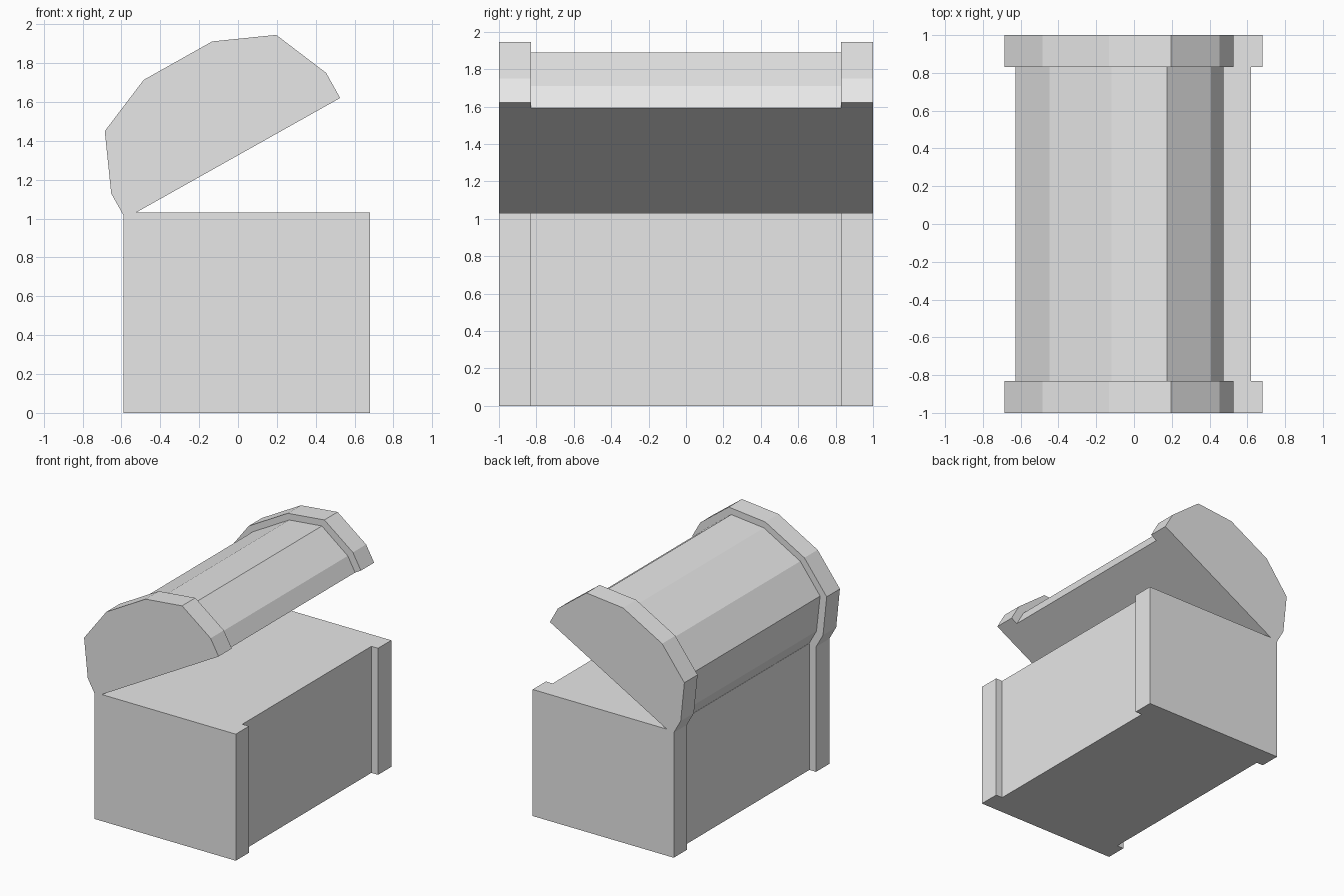
import bpy
import bmesh
import math
from mathutils import Matrix, Vector

cube = bpy.data.objects.get("Cube")
if cube:
    bpy.data.objects.remove(cube, do_unlink=True)

gray = bpy.data.materials.new("plain gray")
gray.use_nodes = True
COLOR = (0.8, 0.8, 0.8, 1)
gray.diffuse_color = COLOR
gray.node_tree.nodes["Principled BSDF"].inputs["Base Color"].default_value = COLOR

LENGTH, BAND = 1.0, 0.83          # half length and inner edge of the end bands
BACK, FRONT, HEIGHT = -0.59, 0.68, 1.03
INSET = 0.06


def extrude(name, profile, sections):
    """Sweep x-z outlines along y; sections hold (y, outline index)."""
    bm = bmesh.new()
    rings = [[bm.verts.new((p.x, y, p.y)) for p in profile[k]] for y, k in sections]
    for a, b in zip(rings, rings[1:]):
        for i in range(len(a)):
            j = (i + 1) % len(a)
            bm.faces.new((a[i], a[j], b[j], b[i]))
    bm.faces.new(rings[0])
    bm.faces.new(rings[-1])
    # Merge flat neighbours and matching points
    bmesh.ops.remove_doubles(bm, verts=bm.verts, dist=0.0001)
    bmesh.ops.dissolve_degenerate(bm, dist=0.0001, edges=bm.edges)
    bmesh.ops.recalc_face_normals(bm, faces=bm.faces)
    mesh = bpy.data.meshes.new(name)
    bm.to_mesh(mesh)
    bm.free()
    mesh.materials.append(gray)
    obj = bpy.data.objects.new(name, mesh)
    bpy.context.collection.objects.link(obj)
    return obj


def box_outline(inset):
    x0, x1 = BACK + inset, FRONT - inset
    return [Vector(p) for p in ((x0, 0), (x1, 0), (x1, HEIGHT), (x0, HEIGHT))]


def lid_outline(half):
    """Mirror half an arch, then tilt it open about the hinge."""
    arch = half + [(-w, h) for w, h in reversed(half)]
    tilt = Matrix.Rotation(math.radians(29.3), 2)
    return [Vector((-0.58, 1.0)) + tilt @ Vector((w + 0.634, h)) for w, h in arch]


# Wide bands at both ends, narrower body between
steps = [(-LENGTH, 0), (-BAND, 0), (-BAND, 1), (BAND, 1), (BAND, 0), (LENGTH, 0)]

# Chest body
extrude("chest_body", [box_outline(0), box_outline(INSET)], steps)

# Open arched lid
outer = [(0.634, 0), (0.634, 0.148), (0.506, 0.444), (0.202, 0.576)]
inner = [(0.574, 0), (0.574, 0.135), (0.459, 0.407), (0.188, 0.525)]
extrude("chest_lid", [lid_outline(outer), lid_outline(inner)], steps)
